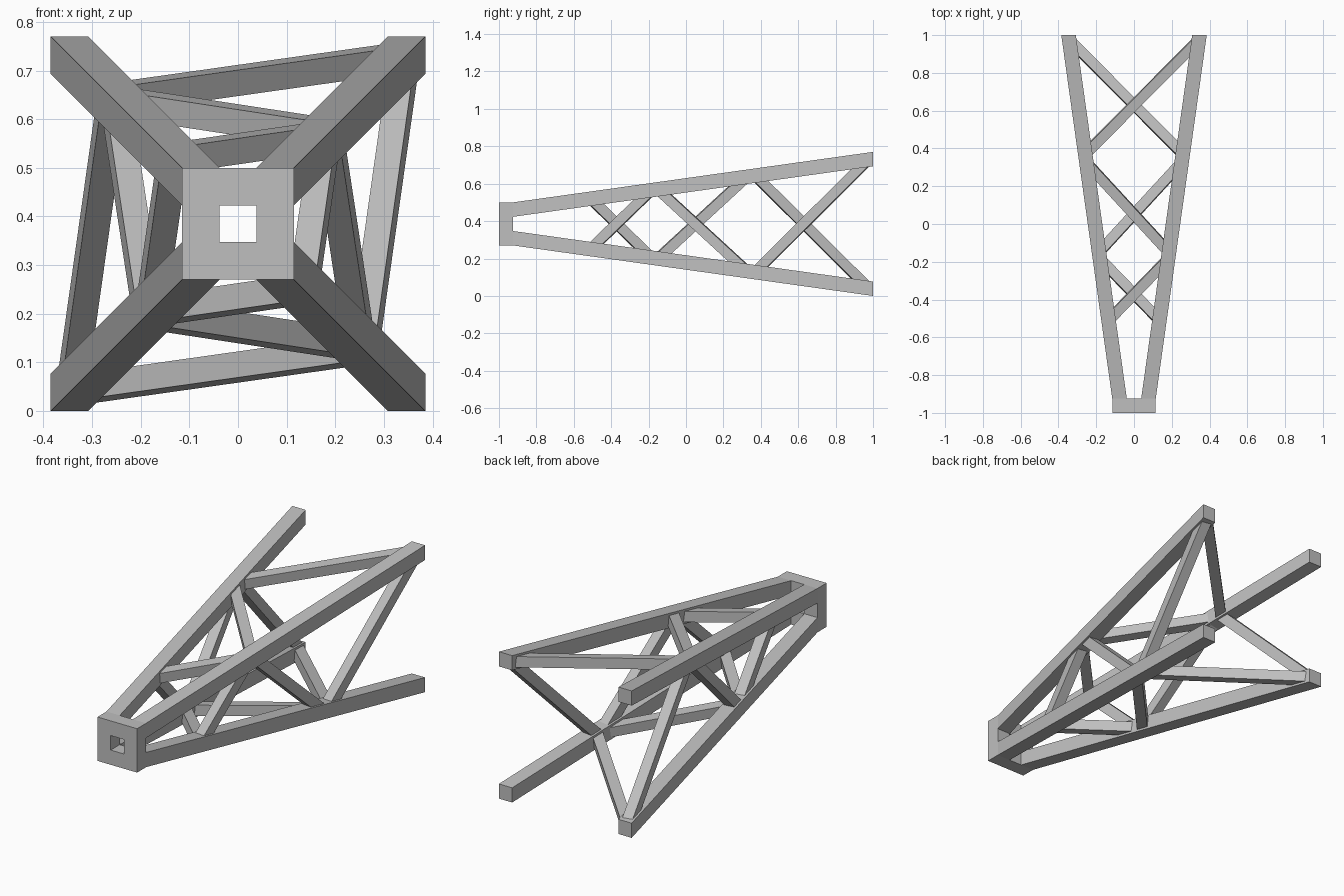
import bpy
import bmesh
from mathutils import Vector

cube = bpy.data.objects.get("Cube")
if cube:
    bpy.data.objects.remove(cube, do_unlink=True)

MID_Z = 0.385           # height of the long axis
FRONT, JOINT, BACK = -1.0, -0.925, 1.0
LEG = 0.077             # leg thickness
BRACE = 0.054           # brace thickness
SLOPE = (0.385 - 0.115) / (BACK - JOINT)

grey = bpy.data.materials.new("grey metal")
grey.use_nodes = True
colour = (0.52, 0.52, 0.52, 1)
grey.diffuse_color = colour
grey.node_tree.nodes["Principled BSDF"].inputs["Base Color"].default_value = colour


def finish(name, bm):
    bmesh.ops.recalc_face_normals(bm, faces=bm.faces)
    mesh = bpy.data.meshes.new(name)
    bm.to_mesh(mesh)
    bm.free()
    mesh.materials.append(grey)
    bpy.context.collection.objects.link(bpy.data.objects.new(name, mesh))


def bar(name, start, end, u, v, size):
    """Straight bar of square section spanned by the unit vectors u and v."""
    bm = bmesh.new()
    h = size / 2
    rings = [[bm.verts.new(p + u * a * h + v * b * h)
              for a, b in ((-1, -1), (1, -1), (1, 1), (-1, 1))]
             for p in (start, end)]
    for ring in rings:
        bm.faces.new(ring)
    for i in range(4):
        j = (i + 1) % 4
        bm.faces.new((rings[0][i], rings[0][j], rings[1][j], rings[1][i]))
    finish(name, bm)


def leg_centre(corner, y):
    c = 0.115 - LEG / 2 + (y - JOINT) * SLOPE
    return Vector((corner[0] * c, y, MID_Z + corner[1] * c))


def corner_name(corner):
    return ("upper" if corner[1] > 0 else "lower") + ("_left" if corner[0] > 0 else "_right")


# Front collar: a thick square frame with an open centre
bm = bmesh.new()
loops = [[bm.verts.new((a * r, y, MID_Z + b * r))
          for a, b in ((-1, -1), (1, -1), (1, 1), (-1, 1))]
         for r, y in ((0.115, FRONT), (0.115, JOINT), (0.038, JOINT), (0.038, FRONT))]
for k in range(4):
    for i in range(4):
        p, q, j = loops[k], loops[(k + 1) % 4], (i + 1) % 4
        bm.faces.new((p[i], p[j], q[j], q[i]))
finish("front_collar", bm)

# Four splayed legs with ends cut square to the long axis
X, Z = Vector((1, 0, 0)), Vector((0, 0, 1))
for corner in ((-1, 1), (1, 1), (1, -1), (-1, -1)):
    bar(corner_name(corner) + "_leg", leg_centre(corner, JOINT),
        leg_centre(corner, BACK), X, Z, LEG)

# Zigzag braces: each bay joins one diagonal pair of legs to the other pair
bays = (("front", -0.51, -0.185), ("middle", 0.325, -0.15), ("rear", 0.37, 0.975))
for bay, y_a, y_b in bays:
    for a in ((-1, 1), (1, -1)):
        for b in ((1, 1), (-1, -1)):
            start, end = leg_centre(a, y_a), leg_centre(b, y_b)
            if a[1] == b[1]:
                side = "top" if a[1] > 0 else "bottom"
                normal = Vector((0, -SLOPE, a[1])).normalized()
            else:
                side = "left" if a[0] > 0 else "right"
                normal = Vector((a[0], -SLOPE, 0)).normalized()
            across = (end - start).normalized().cross(normal)
            bar(f"{bay}_{side}_brace", start, end, normal, across, BRACE)
